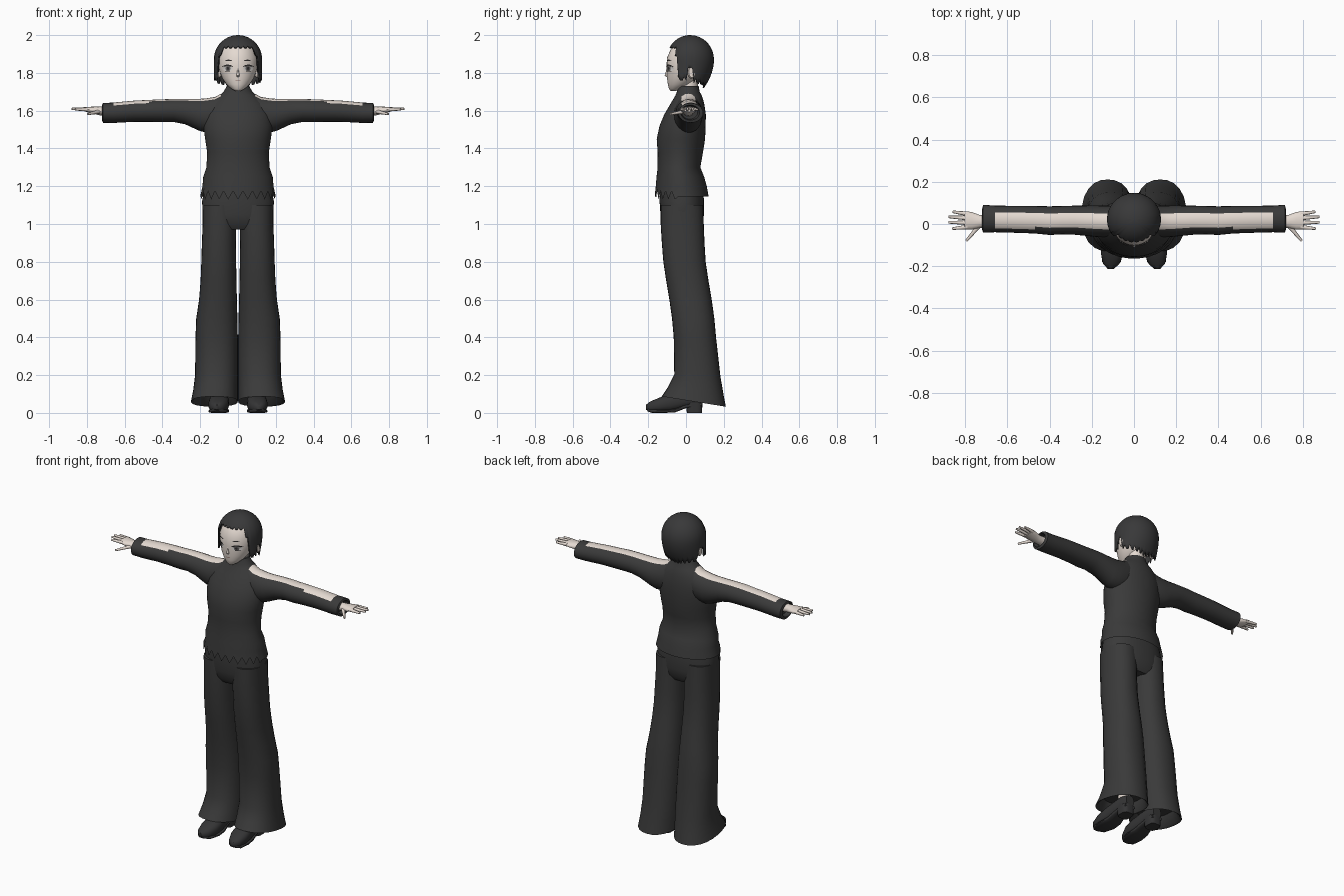
import bpy, bmesh
from math import sin, cos, pi, sqrt, degrees
from mathutils import Vector

cube = bpy.data.objects.get("Cube")
if cube:
    bpy.data.objects.remove(cube, do_unlink=True)


def material(name, r, g, b):
    m = bpy.data.materials.new(name)
    m.use_nodes = True
    m.diffuse_color = (r, g, b, 1)
    bsdf = m.node_tree.nodes["Principled BSDF"]
    bsdf.inputs["Base Color"].default_value = (r, g, b, 1)
    bsdf.inputs["Roughness"].default_value = 0.8
    return m


CLOTH = material("charcoal cloth", 0.042, 0.042, 0.042)
HAIR = material("charcoal hair", 0.04, 0.04, 0.041)
SHOE = material("dark leather", 0.035, 0.035, 0.036)
SKIN = material("pale skin", 0.78, 0.7, 0.64)
WHITE = material("eye white", 0.7, 0.68, 0.66)
IRIS = material("grey iris", 0.13, 0.12, 0.12)
LASH = material("lash and brow", 0.03, 0.028, 0.028)
MOUTH = material("mouth", 0.3, 0.17, 0.15)


def finish(name, bm, mats, mirror=False, thickness=0, angle=50):
    """Turn a bmesh into a smooth-shaded object, optionally mirrored."""
    bmesh.ops.recalc_face_normals(bm, faces=bm.faces)
    mesh = bpy.data.meshes.new(name)
    bm.to_mesh(mesh)
    bm.free()
    for m in mats:
        mesh.materials.append(m)
    ob = bpy.data.objects.new(name, mesh)
    bpy.context.collection.objects.link(ob)
    bpy.ops.object.select_all(action="DESELECT")
    ob.select_set(True)
    bpy.context.view_layer.objects.active = ob
    bpy.ops.object.shade_smooth_by_angle(angle=angle * pi / 180)
    if thickness:
        mod = ob.modifiers.new("thickness", "SOLIDIFY")
        mod.thickness = thickness
        mod.offset = -1
    if mirror:
        ob.modifiers.new("mirror", "MIRROR").use_mirror_merge = False
    return ob


def loft(rings, axis="z", sides=24, caps=(True, True), power=2.0, tilt=None):
    """Skin rings of (along, centre a, centre b, radius a, radius b)."""
    bm = bmesh.new()
    loops = []
    for i, (t, ca, cb, ra, rb) in enumerate(rings):
        loop = []
        for k in range(sides):
            c, s = cos(2 * pi * k / sides), sin(2 * pi * k / sides)
            round_off = (abs(c) ** power + abs(s) ** power) ** (-1 / power)
            a, b = ca + ra * c * round_off, cb + rb * s * round_off
            lean = t + (tilt[i] * (b - cb) if tilt else 0)
            co = {"x": (t, a, b), "y": (a, t, b), "z": (a, b, lean)}[axis]
            loop.append(bm.verts.new(co))
        loops.append(loop)
    for lo, hi in zip(loops, loops[1:]):
        for k in range(sides):
            n = (k + 1) % sides
            bm.faces.new((lo[k], lo[n], hi[n], hi[k]))
    for end, wanted in zip((loops[0], loops[-1]), caps):
        if wanted:
            bm.faces.new(end)
    return bm, loops


# Sweater body with a jagged front hem
body = [(1.145, 0, -.022, .2, .142), (1.2, 0, -.025, .188, .135), (1.25, 0, -.03, .184, .126),
        (1.3, 0, -.037, .167, .113), (1.38, 0, -.03, .163, .12), (1.45, 0, -.027, .174, .128),
        (1.52, 0, -.018, .183, .122), (1.58, 0, -.005, .175, .11), (1.64, 0, .008, .145, .088),
        (1.68, 0, .014, .1, .07), (1.7, 0, .012, .076, .06), (1.73, 0, .012, .06, .055)]
bm, loops = loft(body, sides=48, caps=(False, True))
for k, v in enumerate(loops[0]):
    if v.co.y < -.05:
        v.co.z += .03 if k % 2 else -.015
finish("sweater_body", bm, [CLOTH])

# Sleeves with a bare strip along the top
sleeve = [(.09, .012, 1.59, .07, .1), (.12, .012, 1.58, .075, .093), (.17, .013, 1.574, .075, .091),
          (.21, .015, 1.579, .073, .083), (.28, .018, 1.595, .069, .067), (.34, .018, 1.601, .067, .061),
          (.4, .016, 1.6, .068, .06), (.47, .02, 1.599, .065, .058), (.55, .022, 1.597, .064, .056),
          (.66, .024, 1.589, .063, .054), (.715, .025, 1.588, .066, .052), (.72, .022, 1.59, .05, .04),
          (.69, .02, 1.59, .042, .034)]
bm, loops = loft(sleeve, "x")
bm.normal_update()
for f in bm.faces:
    c = f.calc_center_median()
    if .09 < c.x < .66 and c.z > 1.62 and abs(c.y - .018) < .036:
        f.material_index = 1
finish("sleeves", bm, [CLOTH, SKIN], mirror=True)

# Hands: palm, four fingers and thumb
palm = [(.69, .012, 1.596, .03, .025), (.73, .012, 1.598, .03, .023),
        (.77, .015, 1.603, .042, .018), (.805, .018, 1.607, .043, .013)]
bm, loops = loft(palm, "x", sides=16)
finish("palms", bm, [SKIN], mirror=True)
bm = bmesh.new()
fingers = [((.79, .048, 1.606), (.86, .058, 1.607)), ((.79, .028, 1.608), (.88, .034, 1.61)),
           ((.79, .006, 1.608), (.88, .008, 1.61)), ((.79, -.014, 1.606), (.862, -.022, 1.608)),
           ((.735, -.008, 1.595), (.795, -.08, 1.582))]
for start, end in fingers:
    a, b = Vector(start), Vector(end)
    made = bmesh.ops.create_cone(bm, cap_ends=True, segments=8, radius1=.011, radius2=.006, depth=(b - a).length)
    turn = (b - a).to_track_quat("Z", "Y")
    for v in made["verts"]:
        v.co = turn @ v.co + (a + b) / 2
finish("fingers", bm, [SKIN], mirror=True)

# Trousers: hips and two flared legs
hips = [(.97, 0, -.018, .15, .085), (1.0, 0, -.019, .178, .106), (1.05, 0, -.02, .187, .115),
        (1.12, 0, -.022, .19, .118), (1.2, 0, -.025, .175, .112)]
finish("trouser_hips", loft(hips, sides=40, power=2.3)[0], [CLOTH])
leg = [(1.1, .098, -.022, .09, .112), (1.0, .098, -.02, .089, .114), (.9, .101, -.015, .09, .113),
       (.8, .102, -.008, .092, .112), (.7, .103, .007, .095, .112), (.6, .106, .024, .1, .112),
       (.5, .112, .038, .109, .112), (.4, .113, .047, .112, .112), (.2, .114, .06, .113, .122),
       (.12, .119, .05, .118, .147), (.06, .125, .041, .124, .17), (.065, .122, .041, .116, .16),
       (.13, .115, .045, .1, .13)]
leans = [0] * 8 + [-.04, -.1, -.16, -.16, -.08]
finish("trouser_legs", loft(leg, power=2.3, tilt=leans, caps=(True, True))[0], [CLOTH], mirror=True)

# Ankles and heeled shoes
ankle = [(.07, .1, .03, .032, .036), (.16, .1, .035, .035, .04)]
finish("ankles", loft(ankle, sides=16)[0], [SKIN], mirror=True)
shoe = [(-.213, .11, .03, .014, .012), (-.19, .108, .032, .038, .028), (-.14, .103, .042, .054, .039),
        (-.08, .1, .054, .053, .048), (-.02, .1, .068, .046, .048), (.04, .1, .08, .043, .042),
        (.085, .1, .08, .028, .034)]
finish("shoes", loft(shoe, "y", sides=20, power=2.6)[0], [SHOE], mirror=True)
sole = [(-.205, .11, .018, .02, .01), (-.18, .107, .01, .044, .01), (-.12, .102, .008, .055, .008),
        (-.06, .1, .012, .05, .01), (.0, .1, .035, .04, .01), (.085, .1, .045, .035, .01)]
finish("soles", loft(sole, "y", sides=16, power=5)[0], [SHOE], mirror=True)
heel = [(0, .1, .045, .036, .04), (.055, .1, .042, .04, .045)]
finish("heels", loft(heel, sides=20, power=4)[0], [SHOE], mirror=True)

# Neck and head
finish("neck", loft([(1.65, 0, .012, .05, .05), (1.8, 0, .02, .045, .045)])[0], [SKIN])
head = [(1.703, 0, -.068, .012, .012), (1.715, 0, -.056, .034, .034), (1.74, 0, -.034, .062, .062),
        (1.77, 0, -.018, .082, .082), (1.8, 0, -.006, .095, .096), (1.83, 0, 0, .102, .103),
        (1.88, 0, .005, .104, .106), (1.93, 0, .015, .09, .093), (1.97, 0, .02, .055, .06)]
finish("head", loft(head, sides=32)[0], [SKIN])


def face_y(x, z):
    """Front surface of the head at x, z."""
    for lo, hi in zip(head, head[1:]):
        if lo[0] <= z <= hi[0]:
            f = (z - lo[0]) / (hi[0] - lo[0])
            _, _, cy, rx, ry = [p + (q - p) * f for p, q in zip(lo, hi)]
            return cy - ry * sqrt(max(0, 1 - (x / rx) ** 2))
    return 0


def plate(name, x, z, w, h, mat, lift, mirror=True, arch=0):
    """Thin oval patch that follows the face."""
    bm = bmesh.new()
    mid = bm.verts.new((x, face_y(x, z + arch) - lift, z + arch))
    rim = []
    for k in range(20):
        c, s = cos(pi * k / 10), sin(pi * k / 10)
        px, pz = x + w * c, z + h * s + arch * (1 - c * c)
        rim.append(bm.verts.new((px, face_y(px, pz) - lift, pz)))
    for k in range(20):
        bm.faces.new((mid, rim[k], rim[(k + 1) % 20]))
    finish(name, bm, [mat], mirror)


# Facial details
plate("eye_whites", .054, 1.823, .026, .015, WHITE, .002)
plate("irises", .053, 1.823, .013, .015, IRIS, .0035)
plate("pupils", .053, 1.824, .006, .008, LASH, .005)
plate("upper_lashes", .055, 1.832, .029, .004, LASH, .006, arch=.008)
plate("lower_lashes", .056, 1.808, .016, .0015, LASH, .004)
plate("brows", .05, 1.863, .02, .003, LASH, .003, arch=.004)
plate("lips", 0, 1.758, .014, .002, MOUTH, .003, mirror=False)
nose = [(1.777, 0, -.092, .008, .008), (1.786, 0, -.1, .009, .013), (1.81, 0, -.098, .005, .008),
        (1.83, 0, -.097, .003, .005)]
finish("nose", loft(nose, sides=12)[0], [SKIN])
ear = [(.09, .025, 1.805, .014, .025), (.112, .028, 1.805, .021, .036), (.123, .032, 1.805, .017, .03)]
finish("ears", loft(ear, "x", sides=16)[0], [SKIN], mirror=True)


def hair_end(a, k):
    """Lower edge of the hair at angle a from the front."""
    jag = .014 if k % 3 == 0 else -.006
    if a < 48:
        return 1.937 + jag * .5
    if a < 56:
        return 1.89
    if a < 82:
        return 1.765 + jag
    if a < 100:
        return 1.825
    return 1.755 - .03 * (a - 100) / 80 + jag * 1.3


# Short hair shell with a ragged edge
bm = bmesh.new()
COLS, ROWS = 72, 14
crown = bm.verts.new((0, .022, 2.0))
columns = []
for k in range(COLS):
    a = 2 * pi * k / COLS
    turn = degrees(min(a, 2 * pi - a))
    end, col = hair_end(turn, k), []
    for j in range(1, ROWS + 1):
        z = 2.0 - (2.0 - end) * (j / ROWS) ** 1.7
        if z > 1.87:
            f = sqrt(max(0, 1 - ((z - 1.87) / .13) ** 2))
        else:
            f = 1 - max(0, -cos(a)) * .42 * ((1.87 - z) / .15) ** 2
        col.append(bm.verts.new((.128 * f * sin(a), .022 - .126 * f * cos(a), z)))
    columns.append(col)
for k in range(COLS):
    p, q = columns[k], columns[(k + 1) % COLS]
    bm.faces.new((crown, p[0], q[0]))
    for j in range(ROWS - 1):
        bm.faces.new((p[j], p[j + 1], q[j + 1], q[j]))
finish("hair", bm, [HAIR], thickness=.008)
